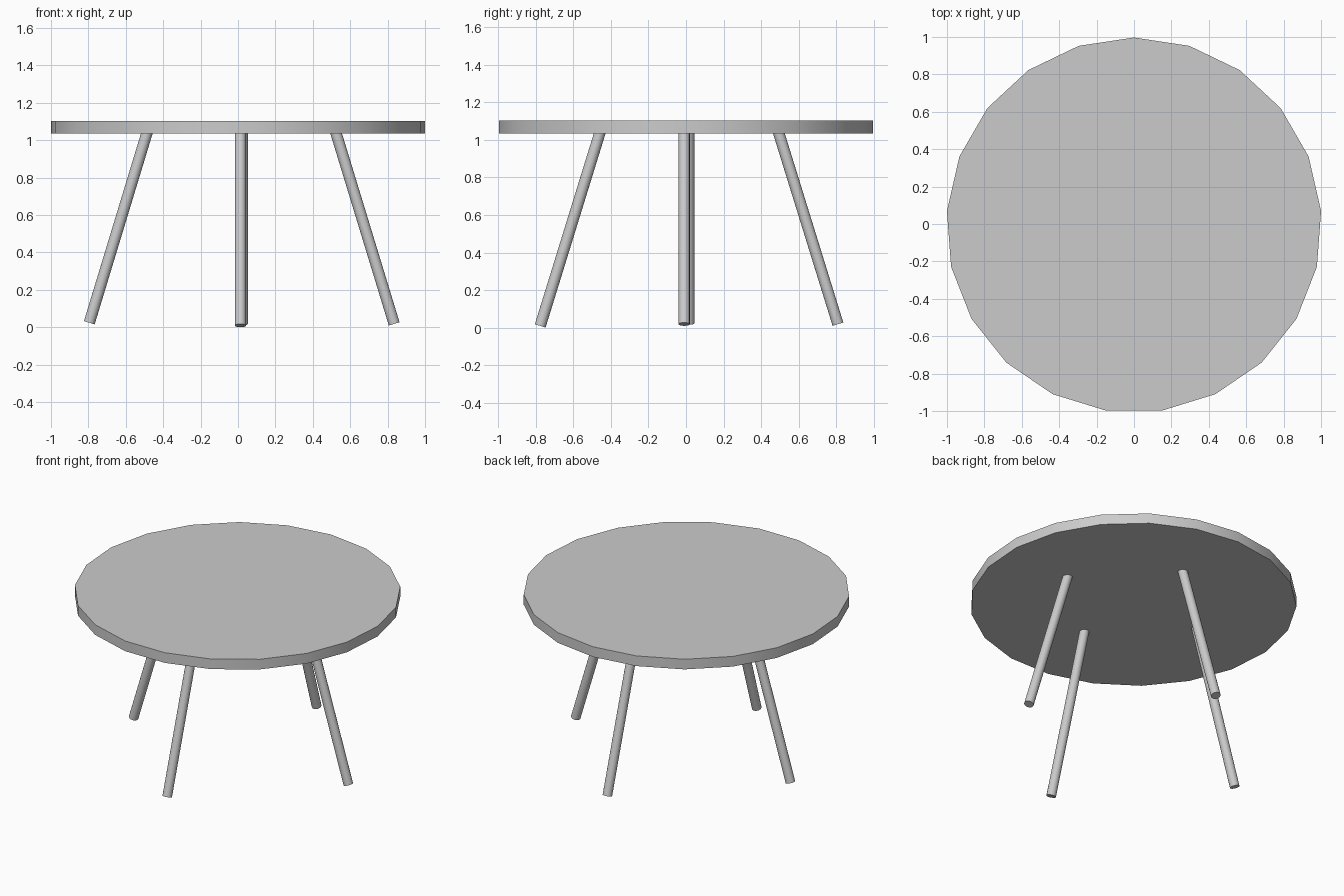
import bpy
from mathutils import Vector

if "Cube" in bpy.data.objects:
    bpy.data.objects.remove(bpy.data.objects["Cube"])


def cylinder(name, start, end, radius, sides):
    a, b = Vector(start), Vector(end)
    axis = b - a
    bpy.ops.mesh.primitive_cylinder_add(vertices=sides, radius=radius,
                                        depth=axis.length, location=(a + b) / 2)
    obj = bpy.context.object
    obj.name = name
    obj.rotation_euler = Vector((0, 0, 1)).rotation_difference(axis).to_euler()
    bpy.ops.object.shade_smooth_by_angle()
    return obj


# Round top with 21 sides
cylinder("table_top", (0, -0.006, 1.035), (0, -0.006, 1.104), 1.003, 21)

# Four splayed legs: foot centre, point where it meets the top
legs = {
    "left_leg": ((-0.795, 0.016, 0.024), (-0.485, 0.016, 1.045)),
    "right_leg": ((0.835, -0.01, 0.018), (0.522, -0.01, 1.045)),
    "front_leg": ((0.013, -0.777, 0.009), (0.013, -0.457, 1.045)),
    "back_leg": ((0.023, 0.81, 0.018), (0.023, 0.492, 1.045)),
}
for name, (foot, top) in legs.items():
    cylinder(name, foot, top, 0.03, 16)
